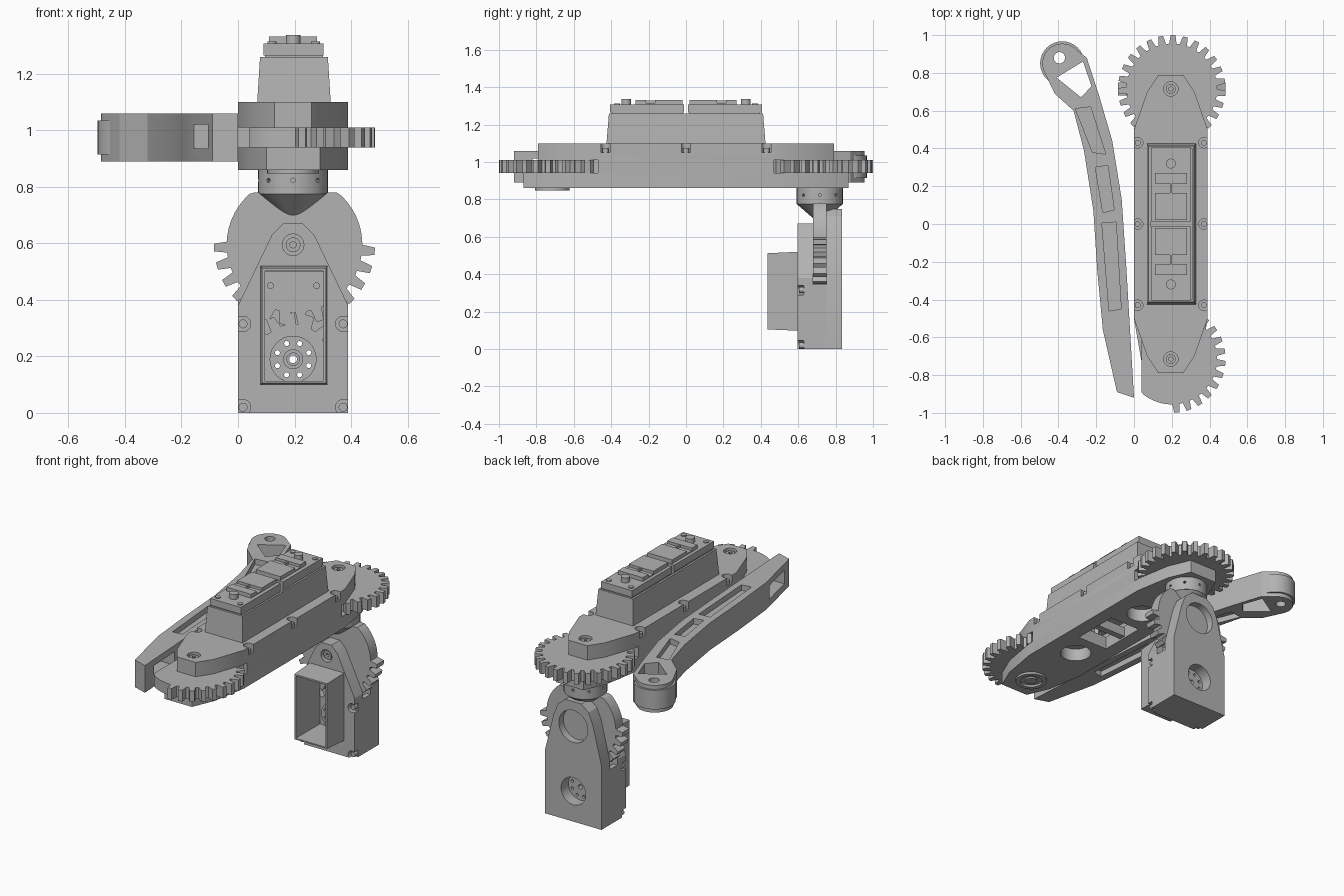
import bpy, bmesh, math
from mathutils import Vector

old = bpy.data.objects.get("Cube")
if old:
    bpy.data.objects.remove(old)

grey = bpy.data.materials.new("plain_grey")
grey.use_nodes = True
colour = (0.45, 0.45, 0.45, 1)
grey.diffuse_color = colour
grey.node_tree.nodes["Principled BSDF"].inputs["Base Color"].default_value = colour
parts = []


def finish(name, bm):
    bmesh.ops.recalc_face_normals(bm, faces=bm.faces)
    mesh = bpy.data.meshes.new(name)
    bm.to_mesh(mesh)
    bm.free()
    mesh.materials.append(grey)
    ob = bpy.data.objects.new(name, mesh)
    bpy.context.collection.objects.link(ob)
    parts.append(ob)
    return ob


def prism(name, outline, a, b, plane="XY", top=None):
    """Extrude an outline from a to b along z, or along y for plane XZ."""
    bm = bmesh.new()
    place = (lambda p, w: (p[0], p[1], w)) if plane == "XY" else (lambda p, w: (p[0], w, p[1]))
    low = [bm.verts.new(place(p, a)) for p in outline]
    high = [bm.verts.new(place(p, b)) for p in (top or outline)]
    bm.faces.new(low)
    bm.faces.new(high)
    n = len(low)
    for i in range(n):
        j = (i + 1) % n
        bm.faces.new((low[i], low[j], high[j], high[i]))
    return finish(name, bm)


def rect(x0, x1, y0, y1):
    return [(x0, y0), (x1, y0), (x1, y1), (x0, y1)]


def box(name, x0, x1, y0, y1, z0, z1):
    return prism(name, rect(x0, x1, y0, y1), z0, z1)


def rod(name, start, end, r1, r2=None, sides=32):
    start, end = Vector(start), Vector(end)
    bm = bmesh.new()
    bmesh.ops.create_cone(bm, cap_ends=True, segments=sides, radius1=r1,
                          radius2=r1 if r2 is None else r2, depth=(end - start).length)
    turn = (end - start).to_track_quat("Z", "Y").to_matrix()
    bmesh.ops.rotate(bm, verts=bm.verts, matrix=turn)
    bmesh.ops.translate(bm, verts=bm.verts, vec=(start + end) / 2)
    return finish(name, bm)


def cut(ob, *cutters):
    for c in cutters:
        mod = ob.modifiers.new("cut", "BOOLEAN")
        mod.operation, mod.solver, mod.object = "DIFFERENCE", "EXACT", c
    graph = bpy.context.evaluated_depsgraph_get()
    graph.update()
    mesh = bpy.data.meshes.new_from_object(ob.evaluated_get(graph))
    ob.modifiers.clear()
    ob.data = mesh
    for c in cutters:
        parts.remove(c)
        bpy.data.objects.remove(c)


def gear_outline(cx, cy, root, tip, teeth, toothed=lambda angle: True):
    pts = []
    for i in range(teeth):
        middle = (i + 0.65) / teeth * 360
        for f, r in ((0, root), (0.3, root), (0.45, tip), (0.85, tip)):
            a = math.radians((i + f) / teeth * 360)
            r = r if toothed(middle) else root
            pts.append((cx + r * math.cos(a), cy + r * math.sin(a)))
    return pts


def mirrored(half, mid):
    return half + [(2 * mid - x, y) for x, y in reversed(half)]


MID, HUB, PIN = 0.195, 0.715, 0.305

# Long housing: two plates with the gear slot between them
quarter = [(0.13, -0.79), (0.07, -0.7), (0, -0.5)]
left = quarter + [(x, -y) for x, y in reversed(quarter)]
upper = prism("upper_plate", mirrored(left, MID), 1.01, 1.1)
quarter = [(0.1, -0.87), (0.04, -0.73), (0, -0.5)]
left = quarter + [(x, -y) for x, y in reversed(quarter)]
lower = prism("lower_plate", mirrored(left, MID), 0.86, 0.94)
cut(lower, box("c", 0.09, 0.3, -0.15, 0.15, 0.8, 1),
    *[rod("c", (MID, y, 0.8), (MID, y, 1), 0.09) for y in (-PIN, PIN)])
box("cross_bar", 0.08, 0.31, -0.02, 0.02, 0.87, 0.93)
for x in (0, 0.35):
    box("housing_wall", x, x + 0.04, -0.47, 0.47, 0.935, 1.015)

# Screw pockets along the housing edges and at the hubs
pockets = []
for y in (-0.43, 0, 0.43):
    for x, out in ((0.02, -0.05), (0.37, 0.44)):
        pockets.append(rod("c", (x, y, 1.05), (x, y, 1.12), 0.027))
        pockets.append(box("c", min(x, out), max(x, out), y - 0.025, y + 0.025, 1.051, 1.13))
        rod("edge_screw", (x, y, 1.04), (x, y, 1.075), 0.016, sides=12)
for y in (-HUB, HUB):
    pockets.append(rod("c", (MID, y, 1.06), (MID, y, 1.12), 0.038))
    screw = rod("hub_screw", (MID, y, 1.05), (MID, y, 1.09), 0.026)
    cut(screw, rod("c", (MID, y, 1.07), (MID, y, 1.12), 0.012, sides=6))
cut(upper, *pockets)

# Gears of the housing; the front one has a flat side
prism("back_gear", gear_outline(MID + 0.005, HUB, 0.24, 0.285, 27), 0.94, 1.01)
outline = gear_outline(MID + 0.005, -HUB, 0.24, 0.285, 27, lambda a: a < 130 or a > 265)
prism("front_gear", [(max(x, 0.04), y) for x, y in outline], 0.94, 1.01)
for y in (-PIN, PIN):
    prism("housing_pinion", gear_outline(MID, y, 0.115, 0.15, 14), 0.945, 1.005)
ring = rod("front_hub_ring", (MID, -HUB, 0.847), (MID, -HUB, 0.9), 0.092)
cut(ring, rod("c", (MID, -HUB, 0.8), (MID, -HUB, 0.88), 0.065))
rod("front_hub_pin", (MID, -HUB, 0.85), (MID, -HUB, 0.9), 0.035)

# Tapered tray with two motors on top
tray = prism("motor_tray", rect(0.068, 0.328, -0.425, 0.425), 1.1, 1.26,
             top=rect(0.078, 0.318, -0.412, 0.412))
cut(tray, box("c", 0.09, 0.306, -0.4, 0.4, 1.2, 1.3))
for s in (-1, 1):
    def ys(a, b):
        return sorted((s * a, s * b))
    box("motor_body", 0.095, 0.3, *ys(0.015, 0.395), 1.19, 1.27)
    box("motor_flange", 0.09, 0.303, *ys(0.012, 0.405), 1.265, 1.308)
    lid = box("motor_lid", 0.11, 0.28, *ys(0.02, 0.27), 1.3, 1.332)
    cut(lid, box("c", 0.11, 0.28, *ys(0.165, 0.215), 1.315, 1.35))
    box("plug_divider", 0.19, 0.2, *ys(0.165, 0.215), 1.31, 1.33)
    rod("motor_post", (MID, s * 0.32, 1.3), (MID, s * 0.32, 1.338), 0.026)
    for x in (0.12, 0.275):
        rod("motor_screw", (x, s * 0.37, 1.3), (x, s * 0.37, 1.314), 0.016, sides=16)

# Swivel joint under the back gear
swivel = rod("swivel_collar", (MID, HUB, 0.775), (MID, HUB, 0.865), 0.124)
holes = []
for i in range(8):
    d = Vector((math.cos(i * math.pi / 4), math.sin(i * math.pi / 4), 0))
    centre = Vector((MID, HUB, 0.823))
    holes.append(rod("c", centre + d * 0.1, centre + d * 0.14, 0.008, sides=10))
cut(swivel, *holes)
rod("swivel_cone", (MID, HUB, 0.695), (MID, HUB, 0.776), 0.03, 0.124)

# Lower leg: front plate, hollow middle, back plate
KNEE, HORN = 0.595, 0.19
front = prism("leg_front_plate", mirrored([(0, 0), (0, 0.38), (0.12, 0.63), (0.16, 0.67)], MID),
              0.595, 0.678, "XZ")
pockets = [box("c", 0.092, 0.304, 0.5, 0.8, 0.11, 0.5),
           rod("c", (MID, 0.58, KNEE), (MID, 0.635, KNEE), 0.038)]
for z in (0.02, 0.315):
    for x, out in ((0.018, -0.05), (0.372, 0.44)):
        pockets.append(rod("c", (x, 0.58, z), (x, 0.63, z), 0.027))
        pockets.append(box("c", min(x, out), max(x, out), 0.57, 0.629, z - 0.025, z + 0.025))
        rod("leg_screw", (x, 0.605, z), (x, 0.64, z), 0.016, sides=12)
cut(front, *pockets)
knee = rod("knee_screw", (MID, 0.605, KNEE), (MID, 0.65, KNEE), 0.026)
cut(knee, rod("c", (MID, 0.59, KNEE), (MID, 0.625, KNEE), 0.012, sides=6))
back = prism("leg_back_plate",
             mirrored([(0, 0), (0, 0.4), (0.06, 0.64), (0.09, 0.71), (0.14, 0.75)], MID),
             0.752, 0.835, "XZ")
cut(back, rod("c", (MID, 0.79, KNEE), (MID, 0.9, KNEE), 0.1),
    rod("c", (MID, 0.7, HORN), (MID, 0.9, HORN), 0.085))
middle = box("leg_middle", 0, 0.39, 0.67, 0.76, 0, 0.345)
cut(middle, box("c", 0.03, 0.36, 0.6, 0.8, 0.02, 0.4))

# Open tray on the leg
tray = prism("leg_tray", rect(0.085, 0.312, 0.105, 0.512), 0.435, 0.6, "XZ",
             top=rect(0.08, 0.317, 0.098, 0.52))
cut(tray, box("c", 0.095, 0.302, 0.4, 0.7, 0.113, 0.502))
for x in (0.115, 0.278):
    rod("tray_post", (x, 0.65, 0.45), (x, 0.69, 0.45), 0.012, sides=16)

# Knee gear with a plain upper half, its pinion and the drive horn
outline = gear_outline(MID + 0.005, KNEE, 0.24, 0.285, 27, lambda a: a > 175)
prism("knee_gear", [(x, min(z, 0.78)) for x, z in outline], 0.68, 0.75, "XZ")
pinion = prism("knee_pinion", gear_outline(MID, HORN, 0.125, 0.165, 14), 0.685, 0.745, "XZ")
horn = rod("drive_horn", (MID, 0.662, HORN), (MID, 0.765, HORN), 0.083)
for ob in (pinion, horn):
    spots = [(MID, HORN, 0.014)]
    for i in range(8):
        a = (i + 0.5) * math.pi / 4
        spots.append((MID + 0.06 * math.cos(a), HORN + 0.06 * math.sin(a), 0.009))
    cut(ob, *[rod("c", (x, 0.6, z), (x, 0.9, z), r, sides=12) for x, z, r in spots])
collar = rod("horn_collar", (MID, 0.65, HORN), (MID, 0.67, HORN), 0.035)
cut(collar, rod("c", (MID, 0.6, HORN), (MID, 0.7, HORN), 0.022))

# Curved side arm with a round head
head = (-0.38, 0.85)
inner = [(0, -0.92), (-0.04, -0.24), (-0.065, 0.13), (-0.115, 0.44), (-0.185, 0.68), (-0.25, 0.88)]
arc = [(head[0] + 0.105 * math.cos(math.radians(a)), head[1] + 0.105 * math.sin(math.radians(a)))
       for a in range(40, 211, 10)]
outer = [(-0.42, 0.69), (-0.32, 0.6), (-0.265, 0.39), (-0.215, 0.07), (-0.195, -0.24),
         (-0.165, -0.56), (-0.09, -0.89)]
arm = prism("side_arm", inner + arc + outer, 0.89, 1.06)
slots = [[(-0.31, 0.61), (-0.23, 0.62), (-0.15, 0.37), (-0.22, 0.38)],
         [(-0.205, 0.3), (-0.138, 0.31), (-0.105, 0.075), (-0.165, 0.06)],
         [(-0.17, 0.005), (-0.095, 0.01), (-0.068, -0.45), (-0.132, -0.46)]]
cutters = [prism("c", s, a, b) for s in slots for a, b in ((0.8, 0.925), (1.025, 1.1))]
cutters.append(prism("c", [(-0.41, 0.775), (-0.27, 0.86), (-0.225, 0.73), (-0.28, 0.67)], 0.8, 1.1))
cutters.append(rod("c", (-0.395, 0.88, 0.8), (-0.395, 0.88, 1.1), 0.03))
cutters.append(box("c", -0.3, 0.1, -0.82, -0.6, 0.935, 1.02))
cut(arm, *cutters)
pad = rod("arm_tip_pad", (*head, 0.915), (*head, 1.035), 0.117)
cut(pad, rod("c", (*head, 0.8), (*head, 1.1), 0.1), box("c", -0.4, -0.1, 0.6, 0.86, 0.8, 1.1))

# Smooth round parts, keep hard edges
bpy.ops.object.select_all(action="DESELECT")
for ob in parts:
    ob.select_set(True)
bpy.context.view_layer.objects.active = parts[0]
bpy.ops.object.shade_smooth_by_angle(angle=math.radians(20))
